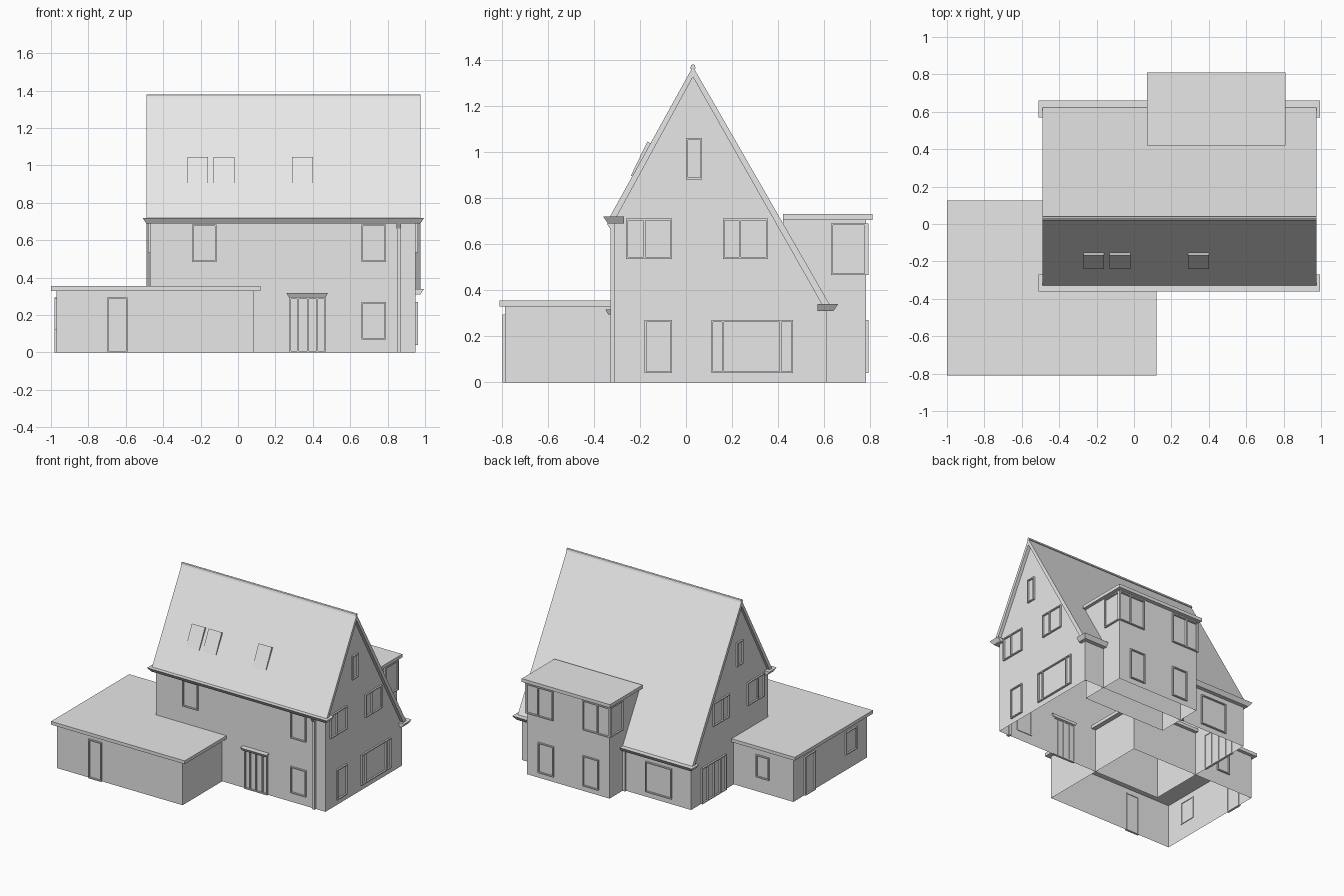
import bpy, bmesh, math
from mathutils import Matrix, Vector

if "Cube" in bpy.data.objects:
    bpy.data.objects.remove(bpy.data.objects["Cube"])

grey = bpy.data.materials.new("plain_grey")
grey.use_nodes = True
grey.diffuse_color = (0.8, 0.8, 0.8, 1)
grey.node_tree.nodes["Principled BSDF"].inputs["Base Color"].default_value = (0.8, 0.8, 0.8, 1)


def finish(name, bm):
    mesh = bpy.data.meshes.new(name)
    bmesh.ops.recalc_face_normals(bm, faces=bm.faces)
    bm.to_mesh(mesh)
    bm.free()
    mesh.materials.append(grey)
    obj = bpy.data.objects.new(name, mesh)
    bpy.context.collection.objects.link(obj)
    return obj


def add_box(bm, x, y, z):
    lo, hi = Vector((x[0], y[0], z[0])), Vector((x[1], y[1], z[1]))
    m = Matrix.Translation((lo + hi) / 2) @ Matrix.Diagonal((hi - lo).to_4d())
    return bmesh.ops.create_cube(bm, size=1, matrix=m)["verts"]


def open_bottom(bm):
    bm.normal_update()
    low = [f for f in bm.faces if all(v.co.z < 0.001 for v in f.verts)]
    bmesh.ops.delete(bm, geom=low, context="FACES_ONLY")


def box(name, x, y, z, hollow=False):
    bm = bmesh.new()
    add_box(bm, x, y, z)
    if hollow:
        open_bottom(bm)
    return finish(name, bm)


def extrude_x(name, profile, x0, x1, hollow=False):
    bm = bmesh.new()
    face = bm.faces.new([bm.verts.new((x0, y, z)) for y, z in profile])
    out = bmesh.ops.extrude_face_region(bm, geom=[face])["geom"]
    bmesh.ops.translate(bm, vec=(x1 - x0, 0, 0),
                        verts=[v for v in out if isinstance(v, bmesh.types.BMVert)])
    if hollow:
        open_bottom(bm)
    return finish(name, bm)


# Walls are (normal axis, position, outward sign)
FRONT, BACK = ("y", -0.31, -1), ("y", 0.61, 1)
LEFT, RIGHT = ("x", 0.95, 1), ("x", -0.47, -1)
BAY_BACK, BAY_LEFT, BAY_RIGHT = ("y", 0.78, 1), ("x", 0.785, 1), ("x", 0.095, -1)
ANNEX_FRONT, ANNEX_RIGHT, ANNEX_BACK = ("y", -0.785, -1), ("x", -0.97, -1), ("y", 0.10, 1)


def window(name, wall, u0, u1, z0, z1, mullions=(), w=0.008):
    """Raised frame with optional upright bars."""
    axis, pos, sign = wall
    depth = sorted((pos - sign * 0.005, pos + sign * 0.012))
    bars = [((u, u + w), (z0, z1)) for u in (u0, u1 - w)]
    bars += [((m - w / 2, m + w / 2), (z0, z1)) for m in mullions]
    bars += [((u0, u1), (z, z + w)) for z in (z0, z1 - w)]
    bm = bmesh.new()
    for u, z in bars:
        add_box(bm, *((depth, u, z) if axis == "x" else (u, depth, z)))
    finish(name, bm)


# Main house, annex and rear bay shells
extrude_x("house_walls", [(-0.31, 0), (0.61, 0), (0.61, 0.315), (0.03, 1.327), (-0.31, 0.705)],
          -0.47, 0.95, True)
box("annex_walls", (-0.97, 0.085), (-0.785, 0.10), (0, 0.335), True)
box("annex_roof", (-1, 0.12), (-0.81, 0.125), (0.33, 0.355))
box("bay_walls", (0.095, 0.785), (0.42, 0.78), (0, 0.71), True)
box("bay_roof", (0.07, 0.81), (0.42, 0.81), (0.705, 0.73))

# Steep roof with ridge cap
extrude_x("main_roof", [(-0.335, 0.71), (0.03, 1.37), (0.625, 0.335),
                        (0.6, 0.32), (0.03, 1.325), (-0.312, 0.698)], -0.49, 0.975)
extrude_x("ridge_cap", [(0.018, 1.362), (0.022, 1.376), (0.03, 1.38), (0.038, 1.376),
                        (0.042, 1.362)], -0.49, 0.975)


# Eaves gutters flare outward and return round the gables
def flared(name, x, y, z, dx0, dx1, dy0, dy1):
    bm = bmesh.new()
    for v in add_box(bm, x, y, z):
        if v.co.z < sum(z) / 2:
            v.co.x += dx0 if v.co.x < sum(x) / 2 else -dx1
            v.co.y += dy0 if v.co.y < sum(y) / 2 else -dy1
    finish(name, bm)


f = 0.02
for side, y, ret, z in (("front", (-0.36, -0.305), (-0.36, -0.27), (0.69, 0.72)),
                        ("back", (0.605, 0.66), (0.57, 0.66), (0.31, 0.34))):
    d = (f, 0) if side == "front" else (0, f)
    flared(side + "_gutter", (-0.51, 0.995), y, z, f, f, *d)
    flared(side + "_return_left", (0.945, 0.995), ret, z, 0, f, *d)
    flared(side + "_return_right", (-0.51, -0.465), ret, z, f, 0, *d)

# Downpipes
box("front_downpipe", (0.85, 0.87), (-0.327, -0.30), (0, 0.69))
flared("pipe_hopper", (0.848, 0.872), (-0.345, -0.31), (0.66, 0.69), 0, 0, 0.02, 0)
box("back_downpipe", (0.075, 0.093), (0.605, 0.625), (0, 0.315))

# Gable windows shared by both ends
for side, wall in (("left", LEFT), ("right", RIGHT)):
    window(side + "_attic_window", wall, 0, 0.07, 0.88, 1.06)
    window(side + "_upper_front_window", wall, -0.26, -0.06, 0.535, 0.71, [-0.18])
    window(side + "_upper_back_window", wall, 0.16, 0.355, 0.535, 0.71, [0.235])
window("left_lower_window", LEFT, -0.18, -0.06, 0.04, 0.27)
window("left_wide_window", LEFT, 0.11, 0.465, 0.04, 0.27, [0.16, 0.41])
window("right_glazed_doors", RIGHT, 0.2, 0.49, 0, 0.27, [0.27, 0.345, 0.42])

# Front windows, door and canopy
for name, x, z in (("upper_right", -0.245, 0.485), ("upper_left", 0.66, 0.485),
                   ("lower_left", 0.66, 0.07)):
    window("front_" + name + "_window", FRONT, x, x + 0.13, z, z + 0.2)
window("front_door", FRONT, 0.275, 0.47, 0, 0.295, [0.32, 0.372, 0.425])
flared("door_canopy", (0.26, 0.48), (-0.35, -0.30), (0.295, 0.317), 0.012, 0.012, 0.012, 0)

# Rear windows, with the bay's upper ones turning the corners
window("back_window", BACK, -0.31, -0.09, 0.04, 0.27)
for side, wall, lower, upper, bar in (("left", BAY_LEFT, 0.56, (0.565, 0.797), 0.69),
                                      ("right", BAY_RIGHT, 0.185, (0.083, 0.315), 0.19)):
    window("bay_lower_" + side, BAY_BACK, lower, lower + 0.13, 0.04, 0.27)
    window("bay_upper_" + side, BAY_BACK, *upper, 0.465, 0.69, [bar])
    window("bay_corner_" + side, wall, 0.63, 0.792, 0.465, 0.69)

# Annex openings
window("annex_front_door", ANNEX_FRONT, -0.70, -0.59, 0, 0.295)
window("annex_side_door", ANNEX_RIGHT, -0.155, -0.03, 0, 0.295)
window("annex_side_window", ANNEX_RIGHT, -0.65, -0.52, 0.12, 0.29)
window("annex_back_window", ANNEX_BACK, -0.77, -0.66, 0.11, 0.28)

# Roof lights, lifted at the top edge
for i, x in enumerate((-0.27, -0.13, 0.29)):
    extrude_x("roof_light_%d" % (i + 1), [(-0.24, 0.895), (-0.167, 1.046), (-0.152, 1.036),
                                          (-0.225, 0.9)], x, x + 0.11)
